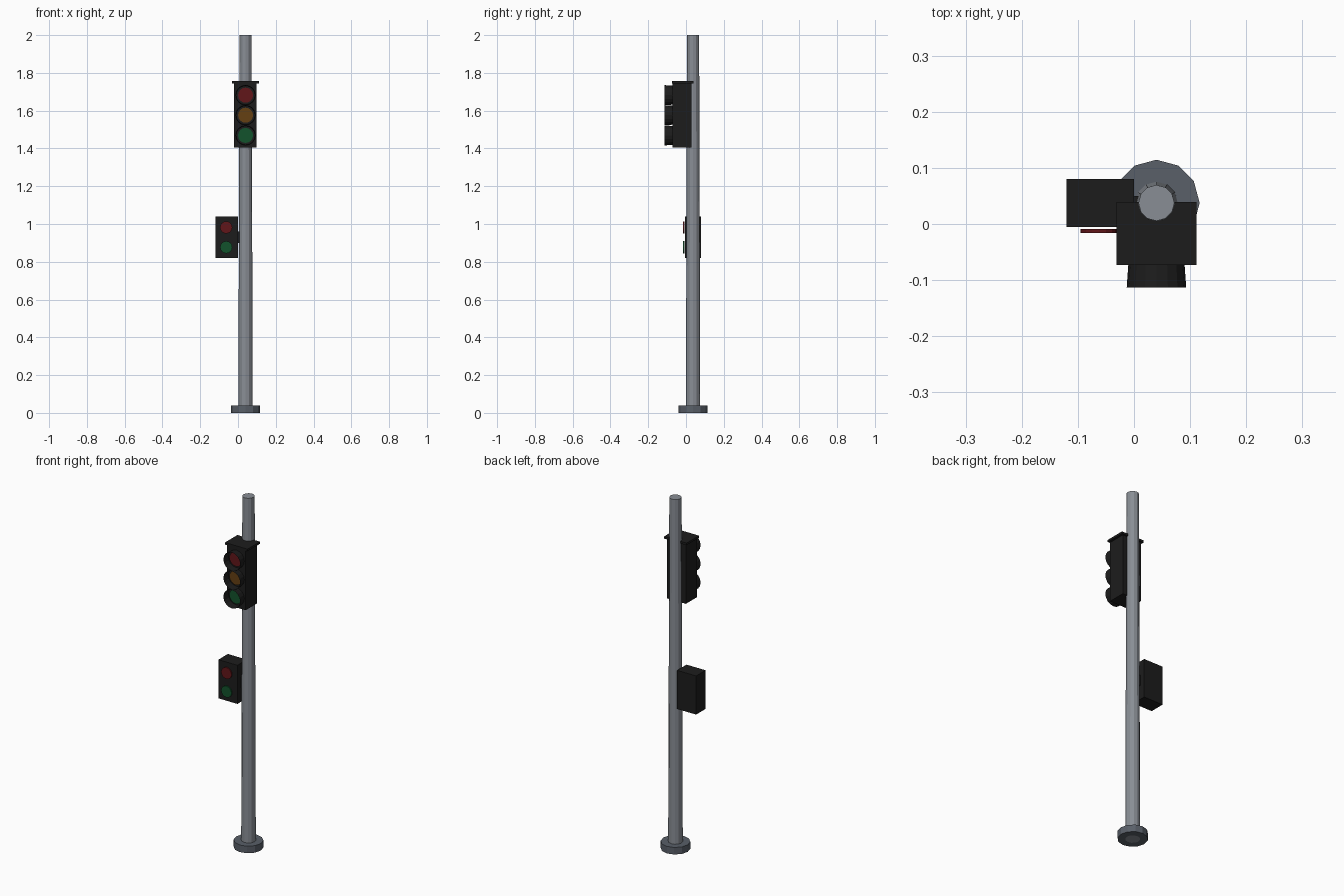
import bpy, bmesh, math
from mathutils import Matrix

if "Cube" in bpy.data.objects:
    bpy.data.objects.remove(bpy.data.objects["Cube"])

PX, PY = 0.04, 0.0375  # pole axis


def material(name, rgb):
    m = bpy.data.materials.new(name)
    m.diffuse_color = (*rgb, 1)
    m.use_nodes = True
    m.node_tree.nodes["Principled BSDF"].inputs["Base Color"].default_value = m.diffuse_color
    return m


BLACK = material("black", (0.012, 0.012, 0.012))
RED = material("red", (0.12, 0.008, 0.01))
AMBER = material("amber", (0.13, 0.05, 0.006))
GREEN = material("green", (0.006, 0.085, 0.025))
STEEL = material("steel", (0.25, 0.27, 0.30))
DARK_STEEL = material("dark_steel", (0.10, 0.115, 0.14))


def finish(name, bm, mat):
    me = bpy.data.meshes.new(name)
    bm.to_mesh(me)
    bm.free()
    me.materials.append(mat)
    ob = bpy.data.objects.new(name, me)
    bpy.context.collection.objects.link(ob)
    return ob


def box(name, x, y, z, mat):
    bm = bmesh.new()
    size = [b - a for a, b in (x, y, z)]
    mid = [(a + b) / 2 for a, b in (x, y, z)]
    bmesh.ops.create_cube(bm, size=1, matrix=Matrix.Translation(mid) @ Matrix.Diagonal((*size, 1)))
    return finish(name, bm, mat)


def cone(name, center, r1, r2, depth, mat, sides=12, forward=False, caps=True):
    """Cone along z, or with its r2 end towards the front (-y)."""
    bm = bmesh.new()
    m = Matrix.Translation(center)
    if forward:
        m = m @ Matrix.Rotation(math.radians(90), 4, 'X')
    bmesh.ops.create_cone(bm, cap_ends=caps, segments=sides, radius1=r1, radius2=r2,
                          depth=depth, matrix=m)
    return finish(name, bm, mat)


# Pole and base
cone("base", (PX, PY, 0.02), 0.077, 0.077, 0.04, DARK_STEEL)
cone("pole", (PX, PY, 1.0), 0.038, 0.032, 2.0, STEEL)

# Vehicle signal housing with its cap
box("signal_housing", (-0.02, 0.098), (-0.071, 0.03), (1.405, 1.745), BLACK)
box("signal_cap", (-0.031, 0.111), (-0.073, 0.039), (1.745, 1.757), BLACK)

# Lamps, each recessed in an open flared visor
for name, z, mat in (("red", 1.682, RED), ("amber", 1.576, AMBER), ("green", 1.469, GREEN)):
    cone(f"{name}_lens", (PX, -0.0745, z), 0.04, 0.04, 0.007, mat, 16, True)
    cone(f"{name}_visor", (PX, -0.0915, z), 0.05, 0.053, 0.043, BLACK, 16, True, caps=False)

# Pedestrian signal beside the pole
box("pedestrian_housing", (-0.12, 0.0), (-0.005, 0.08), (0.82, 1.04), BLACK)
box("pedestrian_bracket", (-0.002, 0.012), (0.025, 0.05), (0.9, 0.96), BLACK)
for name, z, mat in (("stop", 0.982, RED), ("walk", 0.877, GREEN)):
    cone(f"pedestrian_{name}_lens", (-0.0625, -0.0125, z), 0.0325, 0.0325, 0.007, mat, 16, True)
